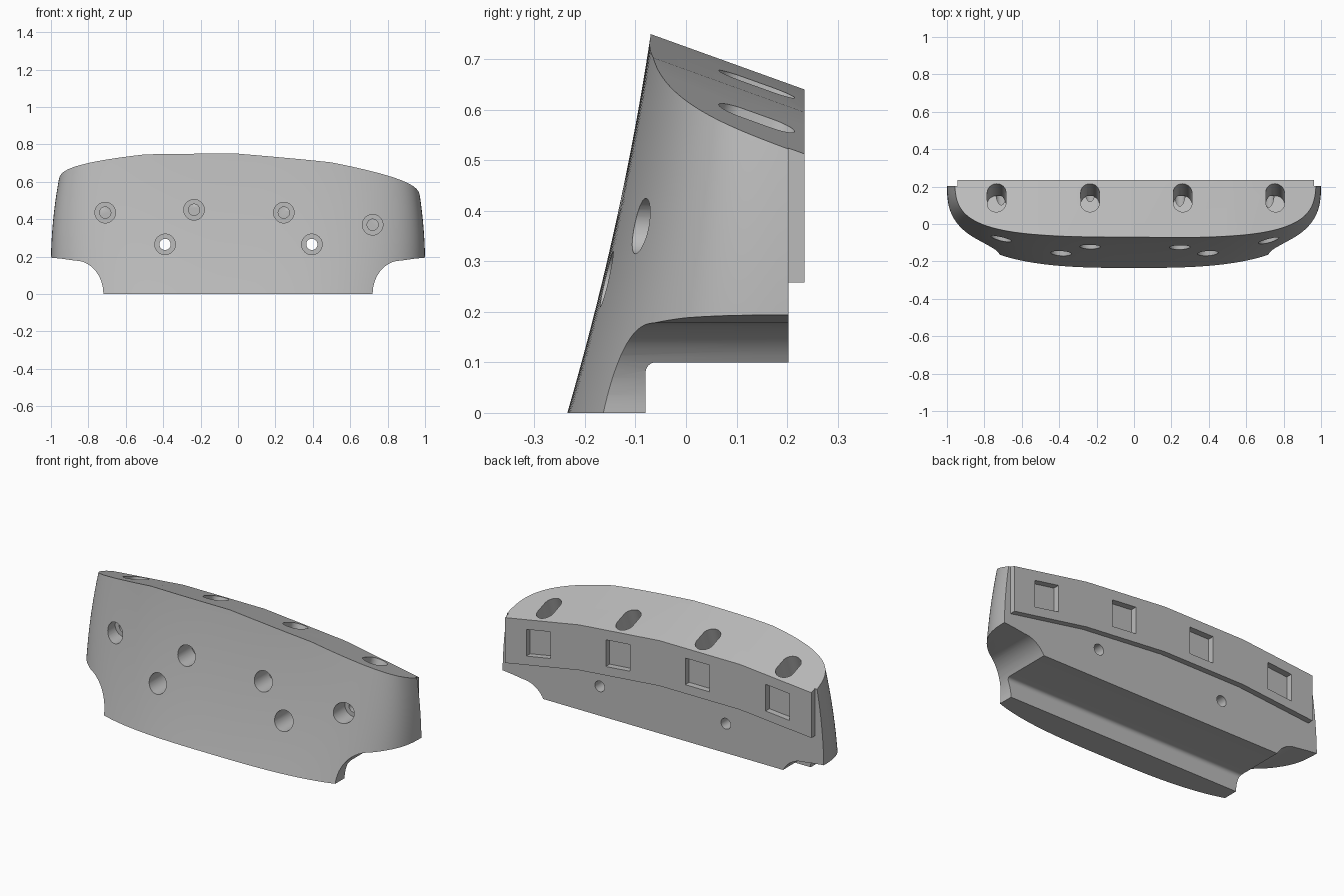
import bpy, bmesh, math
from mathutils import Vector

if "Cube" in bpy.data.objects:
    bpy.data.objects.remove(bpy.data.objects["Cube"], do_unlink=True)

SLOPE = 0.36        # backward fall of the top face
FRONT, STEP, BACK = -0.07, 0.203, 0.235
RIDGE = [(-1.2, 0.687), (-0.5, 0.75), (0, 0.75), (0.5, 0.705), (1.2, 0.58)]


def top_z(x, y):
    """Height of the faceted top face."""
    for (x0, z0), (x1, z1) in zip(RIDGE, RIDGE[1:]):
        if x <= x1:
            return z0 + (z1 - z0) * (x - x0) / (x1 - x0) - SLOPE * (y - FRONT)


def loft(name, rings):
    """Closed solid through rings of equal point count."""
    bm = bmesh.new()
    loops = [[bm.verts.new(p) for p in ring] for ring in rings]
    for a, b in zip(loops, loops[1:]):
        for i in range(len(a)):
            j = (i + 1) % len(a)
            bm.faces.new((a[i], a[j], b[j], b[i]))
    bm.faces.new(loops[0])
    bm.faces.new(loops[-1])
    bmesh.ops.recalc_face_normals(bm, faces=bm.faces)
    mesh = bpy.data.meshes.new(name)
    bm.to_mesh(mesh)
    bm.free()
    obj = bpy.data.objects.new(name, mesh)
    bpy.context.collection.objects.link(obj)
    return obj


def circle(r, n=40):
    return [(r * math.cos(math.tau * i / n), r * math.sin(math.tau * i / n)) for i in range(n)]


def carve(rings):
    """Subtract a lofted cutter from the body."""
    cutter = loft("cutter", rings)
    cutter.hide_render = True
    mod = body.modifiers.new("cut", "BOOLEAN")
    mod.operation, mod.solver, mod.object = "DIFFERENCE", "EXACT", cutter
    bpy.ops.object.modifier_apply(modifier=mod.name)
    bpy.data.objects.remove(cutter, do_unlink=True)


def carve_y(profile, y0, y1, shear=0):
    """Cut an x-z profile along y."""
    carve([[(x, y, z - shear * (y - FRONT)) for x, z in profile] for y in (y0, y1)])


def outline(z, steps=96):
    """Rounded plan outline of the body at one height."""
    a = 1 - 0.02 * (z - 0.2) - 0.2 * (z - 0.2) ** 2
    front = -0.235 + 0.29 * z - 0.093 * z * z
    e = 2 / (2.9 + 0.5 * z)
    c = 0.22
    pts = [(a, BACK, z)]
    for i in range(steps + 1):
        t = math.pi * i / steps
        co, si = math.cos(t), max(0, math.sin(t))
        pts.append((math.copysign(a * abs(co) ** e, co), c - (c - front) * si ** e, z))
    return pts + [(-a, BACK, z)]


# Curved body
body = loft("curved_block", [outline(0.85 * i / 24) for i in range(25)])
bpy.context.view_layer.objects.active = body
body.select_set(True)

# Faceted sloping top
carve_y(RIDGE + [(1.2, 1.5), (-1.2, 1.5)], -0.5, 0.5, SLOPE)

# Recess that leaves the raised back plate
left, right = -0.945, 0.962
lower = [(x, top_z(x, BACK) - 0.255) for x in (left, -0.5, 0, 0.5, right)]
carve_y([(-1.2, 0.9), (-1.2, -0.1), (1.2, -0.1), (1.2, 0.9), (right, 0.9)]
        + lower[::-1] + [(left, 0.9)], STEP, 0.5)

# Concave lower corners
arc = [math.pi / 2 * i / 16 for i in range(17)]
notch = [(0.72, -0.1)] + [(0.87 - 0.15 * math.cos(t), 0.178 * math.sin(t)) for t in arc]
notch += [(0.94, 0.188), (1, 0.194), (1.2, 0.2), (1.2, -0.1)]
for side in (1, -1):
    carve_y([(side * x, z) for x, z in notch], -0.5, 0.5)

# Filleted step under the back
step = [(-0.08, -0.1)] + [(-0.06 - 0.02 * math.cos(t), 0.08 + 0.02 * math.sin(t)) for t in arc[::2]]
step += [(0.5, 0.1), (0.5, -0.1)]
carve([[(x, y, z) for y, z in step] for x in (-1.3, 1.3)])

# Counterbored front holes: four blind, two through
holes = [(-0.71, 0.435, 0.15), (-0.235, 0.45, 0.15), (0.245, 0.435, 0.15), (0.72, 0.37, 0.15),
         (-0.39, 0.265, 0.4), (0.395, 0.265, 0.4)]
for x, z, end in holes:
    for radius, y1 in ((0.055, 0.0), (0.03, end)):
        carve_y([(x + u, z + v) for u, v in circle(radius)], -0.5, y1)

# Slots in the top and square pockets in the back plate
normal = Vector((0, SLOPE, 1)).normalized()
along = Vector((0, 1, -SLOPE)).normalized()
for x in (-0.735, -0.235, 0.26, 0.755):
    centre = Vector((x, 0.14, top_z(x, 0.14)))
    stadium = [(u, v + math.copysign(0.03, v)) for u, v in circle(0.05)]
    carve([[centre + Vector((u, 0, 0)) + along * v + normal * h for u, v in stadium]
           for h in (-0.19, 0.1)])
    w = 0.075
    carve_y([(x + u, top_z(x + u, BACK) - 0.13 + v)
             for u, v in ((-w, -w), (w, -w), (w, w), (-w, w))], BACK - 0.035, 0.4)

# Grey finish
grey = bpy.data.materials.new("grey")
grey.use_nodes = True
colour = (0.5, 0.5, 0.5, 1)
grey.diffuse_color = colour
grey.node_tree.nodes["Principled BSDF"].inputs["Base Color"].default_value = colour
body.data.materials.clear()
body.data.materials.append(grey)
bpy.ops.object.shade_smooth_by_angle(angle=math.radians(25))
